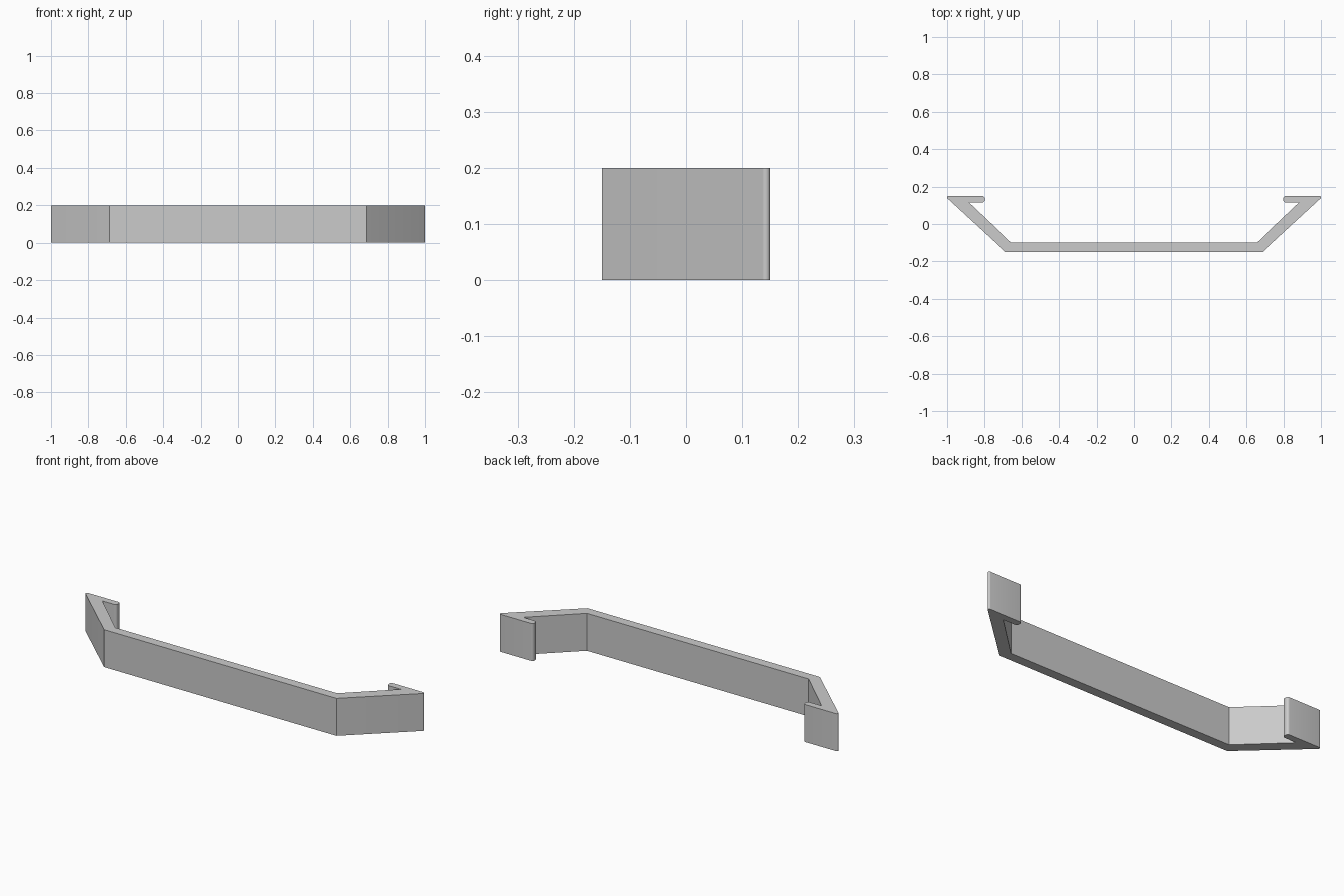
import bpy
import bmesh
import math
from mathutils import Vector

cube = bpy.data.objects.get("Cube")
if cube:
    bpy.data.objects.remove(cube, do_unlink=True)

HEIGHT = 0.2


def fillet(prev, corner, nxt, radius, steps=8):
    """Points of an arc that rounds one corner of an outline."""
    prev, corner, nxt = Vector(prev), Vector(corner), Vector(nxt)
    if radius == 0:
        return [corner]
    a, b = (prev - corner).normalized(), (nxt - corner).normalized()
    half = a.angle(b) / 2
    centre = corner + (a + b).normalized() * (radius / math.sin(half))
    tangent = radius / math.tan(half)
    start = (corner + a * tangent - centre).normalized()
    end = (corner + b * tangent - centre).normalized()
    sweep = math.pi - 2 * half
    points = []
    for i in range(steps + 1):
        t = i / steps
        direction = start * math.sin((1 - t) * sweep) + end * math.sin(t * sweep)
        points.append(centre + direction * (radius / math.sin(sweep)))
    return points


# Left half of the plan outline: x, y, corner radius
half_outline = [
    (0.687, -0.15, 0),       # outer bend
    (1.0125, 0.15, 0.008),   # pointed outer tip
    (0.80, 0.15, 0.013),     # flange end, back
    (0.80, 0.115, 0.013),    # flange end, front
    (0.883, 0.115, 0),       # inside of the hook
    (0.656, -0.10, 0),       # inner bend
]
mirrored = [(-x, y, r) for x, y, r in reversed(half_outline)]
corners = half_outline + mirrored

outline = []
for i, (x, y, r) in enumerate(corners):
    before, after = corners[i - 1], corners[(i + 1) % len(corners)]
    outline += fillet(before[:2], (x, y), after[:2], r)

# Extrude the outline upwards into the bracket
bm = bmesh.new()
base = bm.faces.new([bm.verts.new((p.x, p.y, 0)) for p in outline])
raised = bmesh.ops.extrude_face_region(bm, geom=[base], use_keep_orig=True)
top_verts = [g for g in raised["geom"] if isinstance(g, bmesh.types.BMVert)]
bmesh.ops.translate(bm, verts=top_verts, vec=(0, 0, HEIGHT))
bmesh.ops.recalc_face_normals(bm, faces=bm.faces)
mesh = bpy.data.meshes.new("bracket_bar")
bm.to_mesh(mesh)
bm.free()

bracket = bpy.data.objects.new("bracket_bar", mesh)
bpy.context.collection.objects.link(bracket)

# Plain grey finish
grey = bpy.data.materials.new("plain_grey")
grey.use_nodes = True
grey.diffuse_color = (0.6, 0.6, 0.6, 1)
grey.node_tree.nodes["Principled BSDF"].inputs["Base Color"].default_value = (0.6, 0.6, 0.6, 1)
mesh.materials.append(grey)

# Smooth rounded corners, sharp bends
bpy.ops.object.select_all(action="DESELECT")
bracket.select_set(True)
bpy.context.view_layer.objects.active = bracket
bpy.ops.object.shade_smooth_by_angle(angle=math.radians(30))
